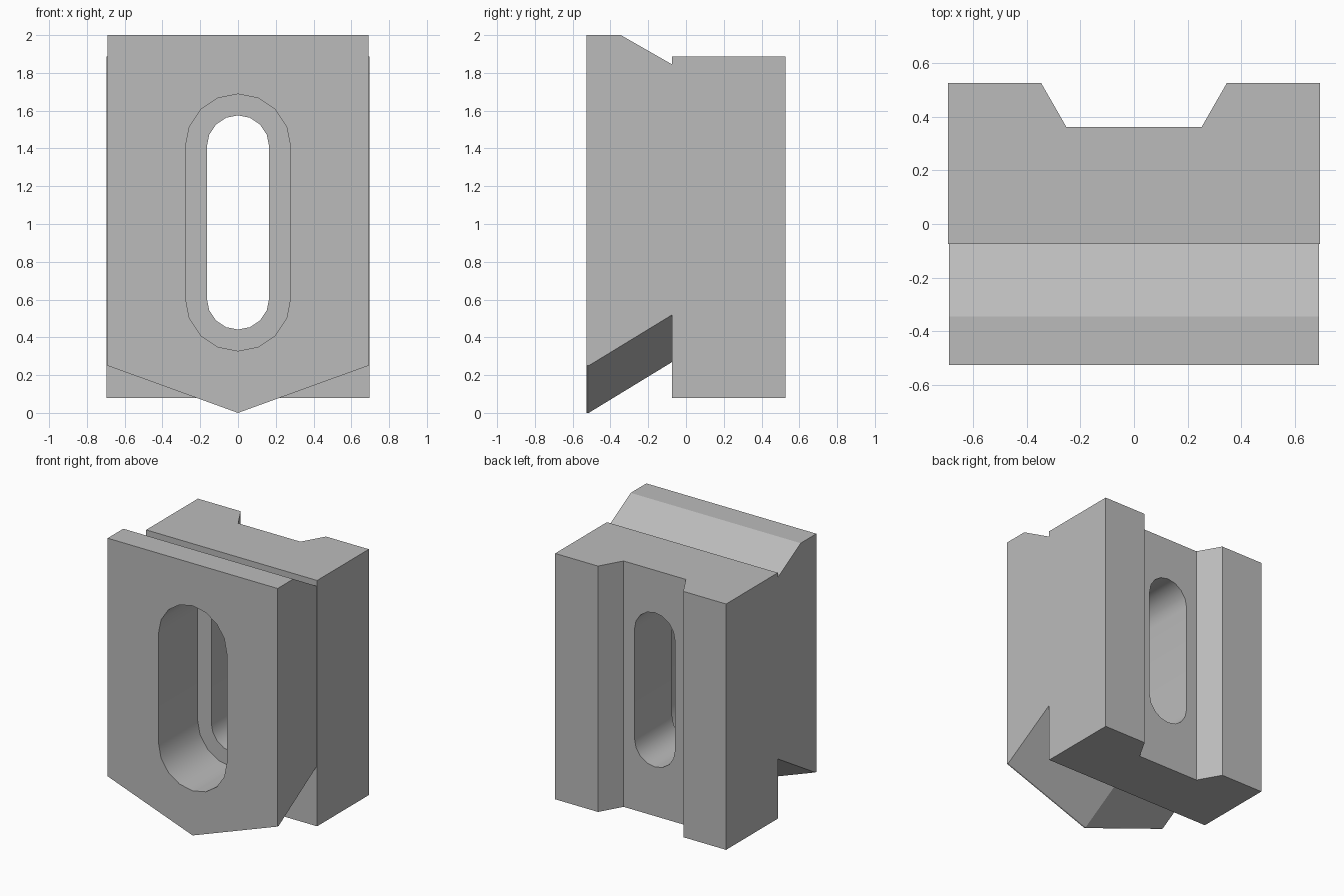
import bpy
import bmesh
import math

cube = bpy.data.objects.get("Cube")
if cube:
    bpy.data.objects.remove(cube)

grey = bpy.data.materials.new("plain_grey")
grey.use_nodes = True
COLOUR = (0.5, 0.5, 0.5, 1)
grey.diffuse_color = COLOUR
grey.node_tree.nodes["Principled BSDF"].inputs["Base Color"].default_value = COLOUR


def loft(name, rings):
    """Solid skinned through closed rings with equal point counts."""
    bm = bmesh.new()
    loops = [[bm.verts.new(p) for p in ring] for ring in rings]
    for a, b in zip(loops, loops[1:]):
        for i in range(len(a)):
            j = (i + 1) % len(a)
            bm.faces.new((a[i], a[j], b[j], b[i]))
    bm.faces.new(loops[0])
    bm.faces.new(loops[-1])
    bmesh.ops.recalc_face_normals(bm, faces=bm.faces)
    mesh = bpy.data.meshes.new(name)
    bm.to_mesh(mesh)
    bm.free()
    mesh.materials.append(grey)
    obj = bpy.data.objects.new(name, mesh)
    bpy.context.collection.objects.link(obj)
    return obj


def slot(name, radius, y0, y1, steps=8):
    """Upright rounded slot cutter running along y."""
    outline = []
    for start, z in ((0, 1.41), (math.pi, 0.606)):
        for i in range(steps + 1):
            a = start + math.pi * i / steps
            outline.append((radius * math.cos(a), z + radius * math.sin(a)))
    return loft(name, [[(x, y, z) for x, z in outline] for y in (y0, y1)])


def combine(target, tool, operation):
    mod = target.modifiers.new(tool.name, "BOOLEAN")
    mod.operation, mod.object, mod.solver = operation, tool, "EXACT"
    bpy.context.view_layer.objects.active = target
    bpy.ops.object.modifier_apply(modifier=mod.name)
    bpy.data.objects.remove(tool)


FRONT, SEAM, BACK = -0.527, -0.074, 0.527

# Rear block with a dovetail-like channel down its back
plan = [(-0.695, SEAM), (0.695, SEAM), (0.695, BACK), (0.347, BACK),
        (0.253, 0.363), (-0.253, 0.363), (-0.347, BACK), (-0.695, BACK)]
body = loft("slotted_block", [[(x, y, z) for x, y in plan] for z in (0.08, 1.887)])


# Front plate: pointed bottom rising rearward, chamfered top, sunk into block
def plate_ring(y, top):
    rise = 0.0 if y < -0.515 else (min(y, SEAM) + 0.515) * 0.61
    w = 0.691
    return [(-w, y, top), (-w, y, 0.25 + rise), (0, y, rise),
            (w, y, 0.25 + rise), (w, y, top)]


plate = loft("front_plate", [plate_ring(FRONT, 2), plate_ring(-0.515, 2),
                             plate_ring(-0.345, 2), plate_ring(SEAM, 1.845),
                             plate_ring(-0.03, 1.845)])
combine(body, plate, "UNION")

# Stepped slot: wide through the plate, narrow through the block
combine(body, slot("wide_slot", 0.278, -0.7, SEAM), "DIFFERENCE")
combine(body, slot("narrow_slot", 0.165, -0.3, 0.7), "DIFFERENCE")

bpy.ops.object.select_all(action="DESELECT")
body.select_set(True)
bpy.context.view_layer.objects.active = body
bpy.ops.object.shade_smooth_by_angle(angle=math.radians(25))
